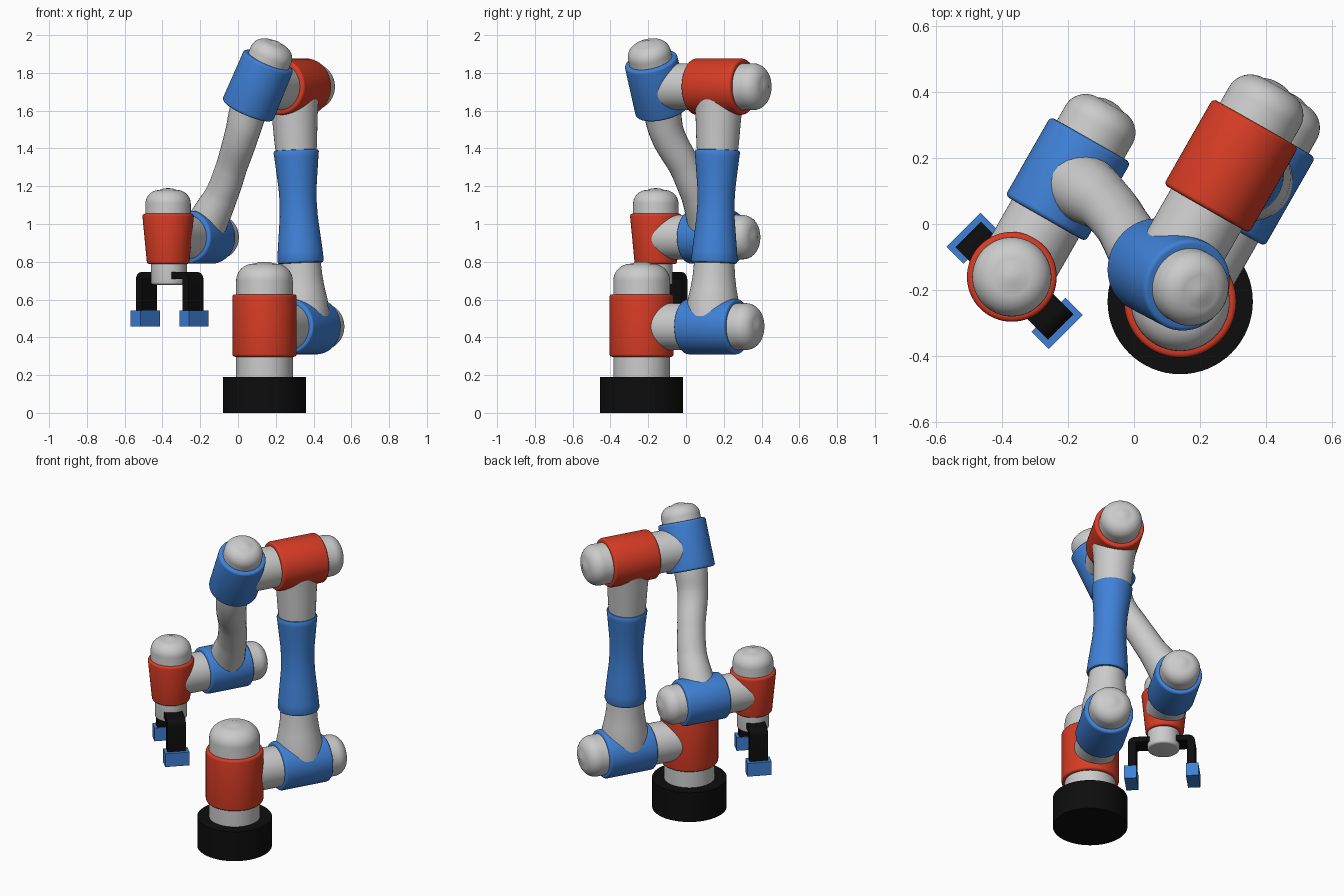
import bpy, bmesh
from math import sin, cos, pi, radians
from mathutils import Vector, Matrix

if "Cube" in bpy.data.objects:
    bpy.data.objects.remove(bpy.data.objects["Cube"])


def material(name, rgb):
    m = bpy.data.materials.new(name)
    m.diffuse_color = (*rgb, 1)
    m.use_nodes = True
    m.node_tree.nodes["Principled BSDF"].inputs["Base Color"].default_value = m.diffuse_color
    return m


RED = material("red", (0.68, 0.045, 0.018))
BLUE = material("blue", (0.05, 0.22, 0.68))
BLACK = material("black", (0.004, 0.004, 0.004))


def finish(bm, name, mat, angle=40):
    bmesh.ops.recalc_face_normals(bm, faces=bm.faces)
    me = bpy.data.meshes.new(name)
    bm.to_mesh(me)
    bm.free()
    ob = bpy.data.objects.new(name, me)
    bpy.context.collection.objects.link(ob)
    if mat:
        me.materials.append(mat)
    bpy.ops.object.select_all(action='DESELECT')
    ob.select_set(True)
    bpy.context.view_layer.objects.active = ob
    bpy.ops.object.shade_smooth_by_angle(angle=radians(angle))
    return ob


def lathe(name, origin, axis, profile, mat=None, n=64):
    """Turn (radius, distance along axis) points round an axis, closing both ends."""
    bm = bmesh.new()
    rot = Vector((0, 0, 1)).rotation_difference(Vector(axis)).to_matrix().to_4x4()
    mtx = Matrix.Translation(origin) @ rot
    rings = [[bm.verts.new(mtx @ Vector((r * cos(2 * pi * i / n), r * sin(2 * pi * i / n), t)))
              for i in range(n)] for r, t in profile]
    for a, b in zip(rings, rings[1:]):
        for i in range(n):
            j = (i + 1) % n
            bm.faces.new((a[i], a[j], b[j], b[i]))
    bm.faces.new(rings[0])
    bm.faces.new(rings[-1])
    return finish(bm, name, mat)


def housing(name, origin, axis, r0, r1, t0, t1, mat, b=0.014):
    """Sleeve with rounded rims."""
    arc = [k * pi / 8 for k in range(5)]
    prof = [(r0 - b + b * sin(a), t0 + b - b * cos(a)) for a in arc]
    prof += [(r1 - b + b * cos(a), t1 - b + b * sin(a)) for a in arc]
    return lathe(name, origin, axis, prof, mat)


def capped(name, origin, axis, r, t0, t1):
    """Rod ending in a soft dome."""
    w, h = r * 0.62, r * 0.6
    arc = [k * pi / 20 for k in range(11)]
    dome = [(r - w + w * cos(a), t1 - 0.01 - h + h * sin(a)) for a in arc]
    return lathe(name, origin, axis, [(r, t0)] + dome + [(r * 0.2, t1 - 0.002), (0.002, t1)])


def prism(name, pts, width, origin, angle, mat):
    """Extrude a (radial, z) outline sideways, turned about z."""
    bm = bmesh.new()
    face = bm.faces.new([bm.verts.new((r, -width / 2, z)) for r, z in pts])
    ext = bmesh.ops.extrude_face_region(bm, geom=[face])
    bmesh.ops.translate(bm, vec=(0, width, 0),
                        verts=[v for v in ext["geom"] if isinstance(v, bmesh.types.BMVert)])
    bm.transform(Matrix.Translation(origin) @ Matrix.Rotation(angle, 4, 'Z'))
    return finish(bm, name, mat, 35)


# Joint centres and shared directions
UP = Vector((0, 0, 1))
D = Vector((cos(radians(60.3)), sin(radians(60.3)), 0))
E = Vector((D.y, -D.x, 0))
F = (UP * cos(radians(26)) + E * sin(radians(26))).normalized()
BASE = Vector((0.14, -0.235, 0))
SHOULDER = Vector((0.345, 0.14, 0.457))
ELBOW = Vector((0.294, 0.176, 1.727))
FORE = Vector((0.105, -0.154, 1.73))
WRIST = Vector((-0.2, 0.136, 0.93))
HAND = Vector((-0.37, -0.16, 0))

# Base and turning column
lathe("base_foot", BASE, UP, [(0.22, 0), (0.22, 0.19)], BLACK)
capped("base_column", BASE, UP, 0.15, 0.15, 0.8)
housing("base_housing", BASE, UP, 0.17, 0.17, 0.297, 0.628, RED)

# Shoulder joint
capped("shoulder_axle", SHOULDER, D, 0.124, -0.427, 0.288)
housing("shoulder_housing", SHOULDER, D, 0.147, 0.147, -0.155, 0.155, BLUE)

# Upper arm with waisted sleeve
arm = (ELBOW - SHOULDER).normalized()
lathe("upper_arm", SHOULDER, arm,
      [(0.14, 0.05), (0.135, 0.14), (0.122, 0.2), (0.112, 0.27), (0.107, 0.34), (0.085, 0.6),
       (0.106, 0.9), (0.113, 0.98), (0.12, 1.1), (0.13, 1.2)])
lathe("upper_arm_sleeve", SHOULDER, arm,
      [(0.108, 0.335), (0.118, 0.338), (0.123, 0.35), (0.119, 0.4), (0.109, 0.5), (0.101, 0.58),
       (0.098, 0.66), (0.101, 0.74), (0.109, 0.82), (0.117, 0.9), (0.12, 0.925), (0.115, 0.934),
       (0.106, 0.936)], BLUE)

# Elbow joint
capped("elbow_axle", ELBOW, D, 0.124, -0.38, 0.29)
housing("elbow_housing", ELBOW, D, 0.149, 0.149, -0.15, 0.15, RED)

# Forearm joint and S-shaped forearm
capped("forearm_axle", FORE, F, 0.116, -0.1, 0.262)
housing("forearm_housing", FORE, F, 0.146, 0.142, -0.142, 0.152, BLUE)
path = [(*FORE, 0.105), (0.055, -0.127, 1.6, 0.1), (0.022, -0.1, 1.48, 0.091),
        (-0.035, -0.005, 1.3, 0.083), (-0.085, 0.058, 1.16, 0.087),
        (-0.14, 0.1, 1.05, 0.102), (*WRIST, 0.118)]
cu = bpy.data.curves.new("forearm", 'CURVE')
cu.dimensions = '3D'
cu.bevel_depth = 1
cu.bevel_resolution = 10
cu.resolution_u = 10
cu.use_fill_caps = True
sp = cu.splines.new('BEZIER')
sp.bezier_points.add(len(path) - 1)
for p, (x, y, z, r) in zip(sp.bezier_points, path):
    p.co, p.radius = (x, y, z), r
    p.handle_left_type = p.handle_right_type = 'AUTO'
forearm = bpy.data.objects.new("forearm", cu)
bpy.context.collection.objects.link(forearm)
bpy.ops.object.select_all(action='DESELECT')
forearm.select_set(True)
bpy.context.view_layer.objects.active = forearm
bpy.ops.object.convert(target='MESH')
bpy.ops.object.shade_smooth_by_angle(angle=radians(50))

# Wrist joint
capped("wrist_axle", WRIST, D, 0.117, -0.34, 0.27)
housing("wrist_housing", WRIST, D, 0.14, 0.14, -0.138, 0.138, BLUE)

# Hand joint
capped("hand_column", HAND, UP, 0.12, 0.9, 1.19)
housing("hand_housing", HAND, UP, 0.113, 0.136, 0.788, 1.055, RED)
housing("hand_neck", HAND + Vector((0.004, -0.006, 0)), UP, 0.095, 0.095, 0.678, 0.85, None)

# Two gripper fingers with pads
GRIP = Vector((-0.362, -0.172, 0))
bend = [(0.158 + 0.04 * sin(k * pi / 12), 0.705 + 0.04 * cos(k * pi / 12)) for k in range(7)]
finger = [(0.05, 0.71), (0.05, 0.745)] + bend + [(0.198, 0.53), (0.151, 0.53), (0.151, 0.71)]
pad = [(0.146, 0.457), (0.219, 0.457), (0.219, 0.543), (0.146, 0.543)]
for side, ang in (("right", -pi / 4), ("left", 3 * pi / 4)):
    prism(side + "_finger", finger, 0.11, GRIP, ang, BLACK)
    prism(side + "_finger_pad", pad, 0.145, GRIP, ang, BLUE)
